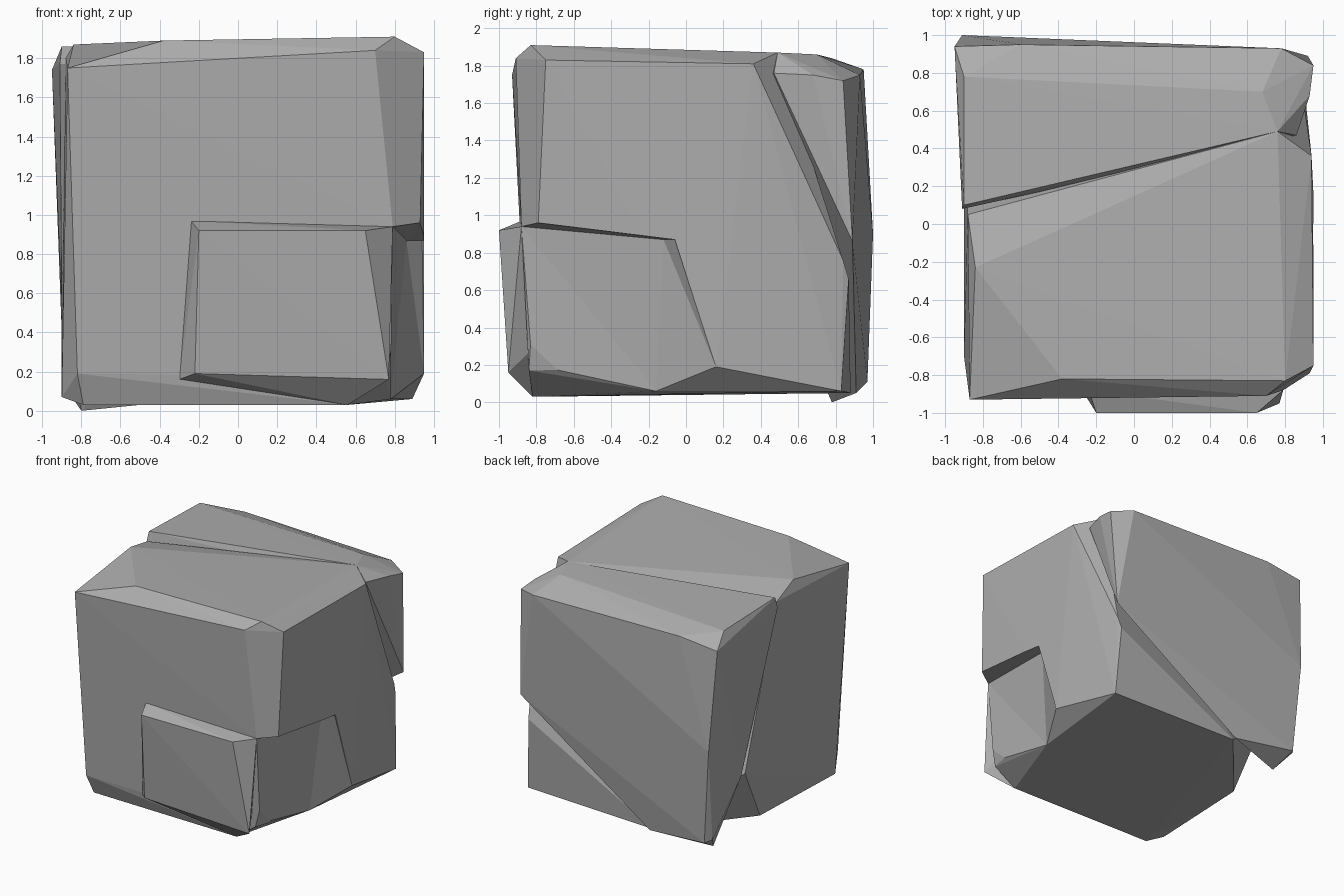
import bpy
import bmesh

default_cube = bpy.data.objects.get("Cube")
if default_cube:
    bpy.data.objects.remove(default_cube, do_unlink=True)

# One stone colour
stone = bpy.data.materials.new("grey_stone")
stone.use_nodes = True
grey = (0.42, 0.42, 0.42, 1)
stone.diffuse_color = grey
stone.node_tree.nodes["Principled BSDF"].inputs["Base Color"].default_value = grey


def chunk(name, corners):
    """Flat-faced convex lump of rock spanned by its corner points."""
    bm = bmesh.new()
    for corner in corners:
        bm.verts.new(corner)
    result = bmesh.ops.convex_hull(bm, input=bm.verts[:])
    spare = [v for v in bm.verts if not v.link_faces]
    bmesh.ops.delete(bm, geom=spare, context="VERTS")
    bmesh.ops.recalc_face_normals(bm, faces=bm.faces[:])
    mesh = bpy.data.meshes.new(name)
    bm.to_mesh(mesh)
    bm.free()
    mesh.materials.append(stone)
    rock = bpy.data.objects.new(name, mesh)
    bpy.context.collection.objects.link(rock)
    return rock


def carve(rock, cutter):
    """Subtract the cutter from the rock, then discard the cutter."""
    modifier = rock.modifiers.new("carve", "BOOLEAN")
    modifier.operation = "DIFFERENCE"
    modifier.solver = "EXACT"
    modifier.object = cutter
    cutter.hide_render = True
    bpy.context.view_layer.update()
    graph = bpy.context.evaluated_depsgraph_get()
    carved = bpy.data.meshes.new_from_object(rock.evaluated_get(graph))
    rock.modifiers.clear()
    rock.data = carved
    bpy.data.objects.remove(cutter, do_unlink=True)


# Main block: front, right side and underside
main_block = chunk("main_block", [
    # upper front rim
    (-0.87, -0.93, 1.75), (0.70, -0.91, 1.84), (-0.38, -0.82, 1.89),
    (0.80, -0.83, 1.91), (0.95, -0.75, 1.83),
    # top edge along the crack
    (-0.84, -0.23, 1.87), (-0.88, 0.05, 1.80), (0.76, 0.49, 1.87),
    (0.94, 0.36, 1.81),
    # middle of the right side
    (0.79, -0.88, 0.94), (0.93, -0.79, 0.96), (0.95, 0.16, 0.19),
    (0.87, 0.84, 0.76), (0.86, 0.87, 0.66),
    # left side along the crack
    (-0.9, 0.5, 0.53), (-0.85, 0.23, 0.06), (-0.9, -0.7, 0.07),
    # lower rim and underside
    (-0.82, -0.85, 0.19), (0.75, -0.84, 0.17), (-0.79, -0.79, 0.03),
    (0.56, -0.82, 0.03), (0.78, -0.16, 0.06), (0.89, 0.83, 0.06),
    (-0.3, 0.88, 0.05),
])

# Recess on the lower right side, with an overhanging lip
recess = chunk("recess_cutter", [
    (0.79, -0.88, 0.94), (0.78, -0.95, 0.16), (0.86, -0.12, 0.87),
    (0.95, 0.16, 0.19), (0.78, -0.16, 0.06), (0.94, -0.06, 0.87),
    (0.93, -0.79, 0.96), (1.3, -1.0, 0.97), (1.3, -0.06, 0.87),
    (1.3, 0.16, 0.19), (1.3, -0.16, 0.06), (1.3, -1.0, 0.1),
])
carve(main_block, recess)

# Split-off back block, standing slightly proud along the crack
back_block = chunk("back_block", [
    # top
    (-0.9, 0.1, 1.86), (0.76, 0.49, 1.87), (0.68, 0.70, 1.86),
    (-0.9, 0.78, 1.84), (-0.95, 0.94, 1.74), (-0.6, 0.95, 1.78),
    # chipped right corner
    (0.86, 0.47, 1.76), (0.93, 0.68, 1.75), (0.78, 0.93, 1.75),
    (0.95, 0.84, 1.72), (0.92, 0.89, 0.86),
    # back and left side
    (-0.91, 1.0, 0.9), (-0.91, 0.08, 1.77), (-0.9, 0.55, 0.53),
    # bottom
    (-0.89, 0.92, 0.13), (-0.85, 0.97, 0.11), (-0.8, 0.78, 0.0),
    (-0.3, 0.91, 0.05),
])

# Raised slab on the lower front
front_slab = chunk("front_slab", [
    (-0.2, -1.0, 0.92), (0.65, -1.0, 0.92), (-0.22, -0.93, 0.19),
    (0.77, -0.95, 0.16), (-0.24, -0.88, 0.97), (0.79, -0.88, 0.94),
    (-0.3, -0.84, 0.16), (0.56, -0.82, 0.03), (0.6, -0.6, 0.5),
])
